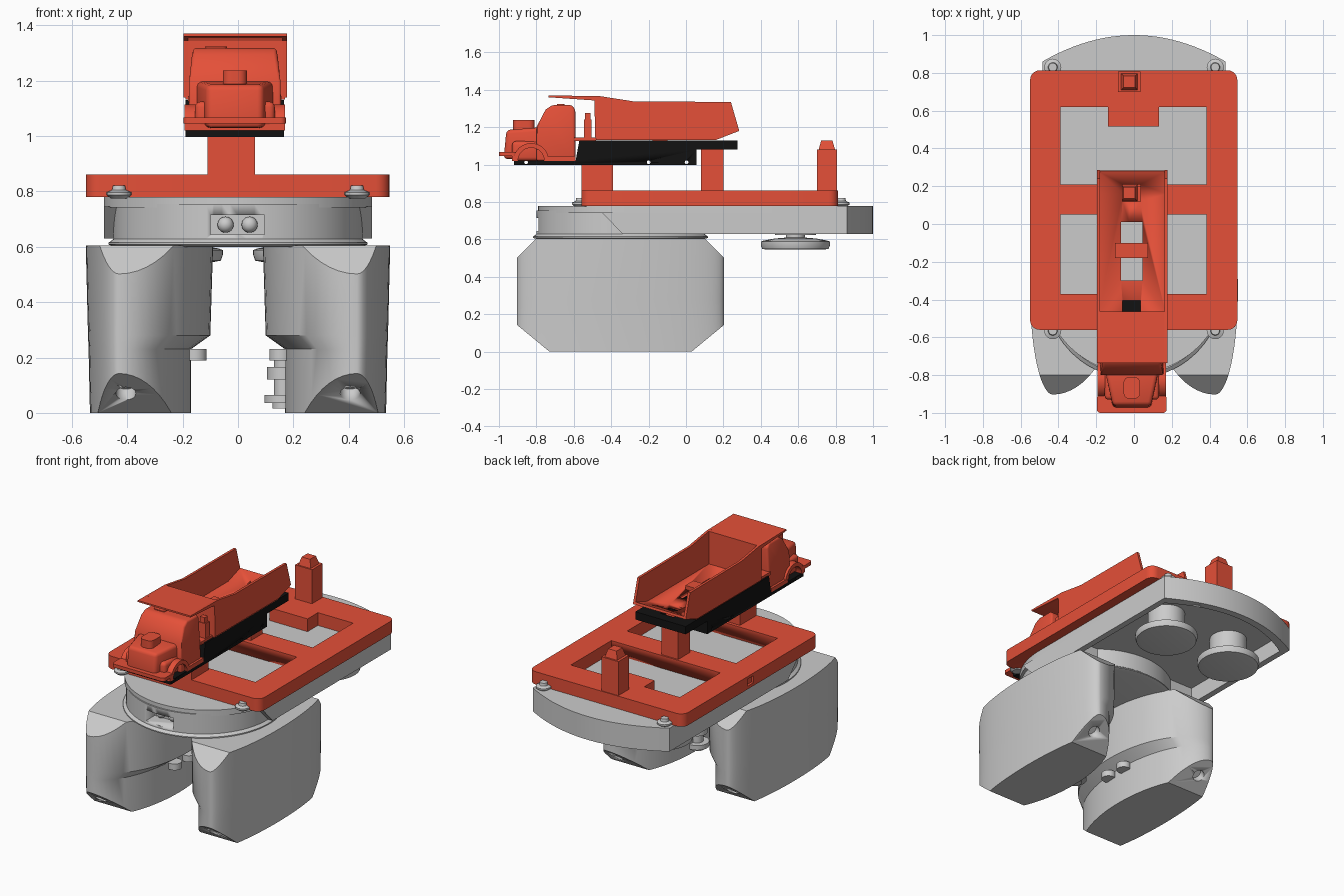
import bpy, bmesh
from math import sin, cos, pi, radians
from mathutils import Vector, Matrix

if "Cube" in bpy.data.objects:
    bpy.data.objects.remove(bpy.data.objects["Cube"])


def material(name, rgb):
    m = bpy.data.materials.new(name)
    m.diffuse_color = (*rgb, 1)
    m.use_nodes = True
    m.node_tree.nodes["Principled BSDF"].inputs["Base Color"].default_value = m.diffuse_color
    return m


RED = material("red_paint", (0.78, 0.08, 0.04))
BLACK = material("black_plastic", (0.006, 0.006, 0.006))


def finish(name, bm, mat=None, bevel=0, smooth=True):
    bmesh.ops.recalc_face_normals(bm, faces=bm.faces)
    me = bpy.data.meshes.new(name)
    bm.to_mesh(me)
    bm.free()
    ob = bpy.data.objects.new(name, me)
    bpy.context.collection.objects.link(ob)
    if mat:
        me.materials.append(mat)
    for o in bpy.context.selected_objects:
        o.select_set(False)
    ob.select_set(True)
    bpy.context.view_layer.objects.active = ob
    if bevel:
        b = ob.modifiers.new("bevel", 'BEVEL')
        b.width, b.segments, b.limit_method = bevel, 3, 'ANGLE'
        bpy.ops.object.modifier_apply(modifier="bevel")
    if smooth:
        bpy.ops.object.shade_smooth_by_angle(angle=radians(30))
    return ob


def add_prism(bm, pts, axis, a, b):
    # x: pts are (y, z); y: pts are (x, z); z: pts are (x, y)
    place = {'x': lambda p, t: (t, *p), 'y': lambda p, t: (p[0], t, p[1]), 'z': lambda p, t: (*p, t)}[axis]
    lo = [bm.verts.new(place(p, a)) for p in pts]
    hi = [bm.verts.new(place(p, b)) for p in pts]
    n = len(pts)
    bm.faces.new(lo[::-1])
    bm.faces.new(hi)
    for i in range(n):
        bm.faces.new((lo[i], lo[(i + 1) % n], hi[(i + 1) % n], hi[i]))


def prism(name, pts, axis, a, b, mat=None, bevel=0):
    bm = bmesh.new()
    add_prism(bm, pts, axis, a, b)
    return finish(name, bm, mat, bevel)


def rect(x0, x1, y0, y1):
    return [(x0, y0), (x1, y0), (x1, y1), (x0, y1)]


def boxes(name, items, mat=None, bevel=0):
    bm = bmesh.new()
    for x0, x1, y0, y1, z0, z1 in items:
        add_prism(bm, rect(x0, x1, y0, y1), 'z', z0, z1)
    return finish(name, bm, mat, bevel)


def arc(cx, cy, r, a0, a1, n):
    return [(cx + r * cos(radians(a0 + (a1 - a0) * i / n)), cy + r * sin(radians(a0 + (a1 - a0) * i / n)))
            for i in range(n + 1)]


def round_rect(x0, x1, y0, y1, r):
    return (arc(x1 - r, y0 + r, r, -90, 0, 6) + arc(x1 - r, y1 - r, r, 0, 90, 6)
            + arc(x0 + r, y1 - r, r, 90, 180, 6) + arc(x0 + r, y0 + r, r, 180, 270, 6))


def lathe(name, prof, x, y, n=32, mat=None):
    # stacked circular rings from (radius, z) pairs
    bm = bmesh.new()
    rings = [[bm.verts.new((x + r * cos(2 * pi * i / n), y + r * sin(2 * pi * i / n), z)) for i in range(n)]
             for r, z in prof]
    for p, q in zip(rings, rings[1:]):
        for i in range(n):
            bm.faces.new((p[i], p[(i + 1) % n], q[(i + 1) % n], q[i]))
    bm.faces.new(rings[0][::-1])
    bm.faces.new(rings[-1])
    return finish(name, bm, mat)


def cut(ob, cutter):
    m = ob.modifiers.new("cut", 'BOOLEAN')
    m.object, m.solver = cutter, 'EXACT'
    bpy.context.view_layer.objects.active = ob
    bpy.ops.object.modifier_apply(modifier="cut")
    bpy.data.objects.remove(cutter)


def slice_off(bm, point, normal):
    r = bmesh.ops.bisect_plane(bm, geom=bm.verts[:] + bm.edges[:] + bm.faces[:], plane_co=point,
                               plane_no=normal, clear_outer=True)
    bmesh.ops.holes_fill(bm, edges=[e for e in bm.edges if e.is_boundary])


# Legs: elliptical lofted pods, inner step, chamfered tips with bores
for side, s in (("left", -1), ("right", 1)):
    bm = bmesh.new()
    N, rings = 64, []
    for z, outer, inner in ((0, 0.535, 0.17), (0.23, 0.54, 0.17), (0.28, 0.542, 0.10), (0.605, 0.55, 0.09)):
        ring = []
        for i in range(N):
            c, sn = cos(2 * pi * i / N), sin(2 * pi * i / N)
            w = outer - 0.43 if c > 0 else 0.43 - inner
            ring.append(bm.verts.new((s * (0.43 + w * c), -0.35 + 0.553 * sn, z)))
        rings.append(ring)
    for p, q in zip(rings, rings[1:]):
        for i in range(N):
            bm.faces.new((p[i], p[(i + 1) % N], q[(i + 1) % N], q[i]))
    bm.faces.new(rings[0])
    bm.faces.new(rings[-1])
    for d in (-1, 1):
        slice_off(bm, (0, -0.35 + d * 0.55, 0.14), (0, d * 0.14, -0.17))
        slice_off(bm, (0, -0.35 + d * 0.55, 0.505), (0, d * 0.1, 0.1))
    leg = finish(side + "_leg", bm)
    bm = bmesh.new()
    for d in (-1, 1):
        axis = Vector((0, d * 0.14, -0.17)).normalized()
        rot = axis.to_track_quat('Z', 'Y').to_matrix().to_4x4()
        bmesh.ops.create_cone(bm, cap_ends=True, segments=24, radius1=0.036, radius2=0.036, depth=0.1,
                              matrix=Matrix.Translation((s * 0.405, -0.35 + d * 0.465, 0.07)) @ rot)
    cut(leg, finish("bore_cutter", bm))

    # Small knobs under the inner step, feet discs below the tail
    for k, y in enumerate((-0.42, -0.28)):
        lathe(f"{side}_step_knob_{k}", [(0.042, 0.19), (0.042, 0.23)], s * 0.155, y, 24)
    lathe(side + "_rear_foot", [(0.15, 0.545), (0.178, 0.55), (0.185, 0.57), (0.185, 0.588), (0.17, 0.594),
                                (0.11, 0.605), (0.05, 0.61), (0.05, 0.625), (0.11, 0.625), (0.11, 0.75)],
          s * 0.24, 0.585, 48)
lathe("right_knob_stack", [(0.04, 0.015), (0.04, 0.035), (0.07, 0.035), (0.07, 0.065), (0.035, 0.065),
                           (0.035, 0.12), (0.06, 0.12), (0.06, 0.165), (0.035, 0.165), (0.035, 0.2)],
      0.165, -0.35)

# Turntable drum with front recess and two lamps
drum = lathe("turntable_drum", [(0.44, 0.6), (0.468, 0.608), (0.468, 0.615), (0.45, 0.628), (0.45, 0.755)], 0, -0.35, 96)
cut(drum, boxes("recess_cutter", [(-0.1, 0.095, -0.85, -0.7, 0.645, 0.715)]))
for k, x in enumerate((-0.045, 0.042)):
    bm = bmesh.new()
    bmesh.ops.create_uvsphere(bm, u_segments=20, v_segments=12, radius=0.029,
                              matrix=Matrix.Translation((x, -0.715, 0.68)))
    finish(f"front_lamp_{k}", bm)

# Deck plate and hollow tail body with curved rear
rear = [(0.485 - 0.97 * i / 24, 1 - 0.14 * ((0.485 - 0.97 * i / 24) / 0.485) ** 2) for i in range(25)]
prism("deck_plate", rear + arc(0, -0.305, 0.485, 180, 360, 48), 'z', 0.742, 0.78)
bm = bmesh.new()
add_prism(bm, rear + [(-0.485, -0.45), (0.485, -0.45)], 'z', 0.63, 0.745)
slice_off(bm, (0, -0.34, 0.63), (0, -0.115, -0.11))
tail = finish("tail_body", bm)
cut(tail, prism("pocket_cutter", [(x * 0.92, y - 0.045) for x, y in rear] + [(-0.446, 0.0), (0.446, 0.0)],
                'z', 0.6, 0.735))
for i, (x, y) in enumerate([(sx * 0.43, y) for sx in (-1, 1) for y in (-0.565, 0.83)]):
    lathe(f"deck_bolt_{i}", [(0.03, 0.775), (0.045, 0.787), (0.045, 0.797), (0.025, 0.805), (0.022, 0.822)], x, y, 20)

# Red frame with two windows
frame = prism("frame", round_rect(-0.55, 0.547, -0.56, 0.813, 0.05), 'z', 0.78, 0.862, RED)
bm = bmesh.new()
add_prism(bm, [(-0.39, 0.21), (0.383, 0.21), (0.383, 0.62), (0.133, 0.62), (0.133, 0.515), (-0.138, 0.515),
               (-0.138, 0.62), (-0.39, 0.62)], 'z', 0.7, 0.95)
add_prism(bm, rect(-0.39, 0.383, -0.37, 0.05), 'z', 0.7, 0.95)
add_prism(bm, rect(-0.58, -0.535, 0.1, 0.16), 'z', 0.8, 0.845)
cut(frame, finish("window_cutter", bm))

# Support posts with tapered pegs
boxes("frame_posts", [(-0.11, 0.062, -0.56, -0.39, 0.86, 0.997), (-0.085, 0.035, 0.08, 0.2, 0.86, 1.08),
                      (-0.085, 0.035, 0.7, 0.808, 0.86, 1.08)], RED)
for k, y in enumerate((0.165, 0.753)):
    bm = bmesh.new()
    bmesh.ops.create_cone(bm, cap_ends=True, segments=4, radius1=0.062, radius2=0.042, depth=0.05,
                          matrix=Matrix.Translation((-0.025, y, 1.105)) @ Matrix.Rotation(pi / 4, 4, 'Z'))
    finish(f"post_peg_{k}", bm, RED)

# Black truck chassis with slots and axle holes
chassis = prism("truck_chassis", [(-0.92, 1.022), (-0.92, 0.997), (0.055, 0.997), (0.055, 1.08), (0.275, 1.08),
                                  (0.275, 1.13), (-0.57, 1.13), (-0.59, 1.022)], 'x', -0.19, 0.167, BLACK)
SLOTS = [(-0.068, 0.045, -0.3, 0.01, 0.9, 1.3), (-0.06, 0.035, 0.12, 0.21, 1.06, 1.3)]
bm = bmesh.new()
for x0, x1, y0, y1, z0, z1 in SLOTS:
    add_prism(bm, rect(x0, x1, y0, y1), 'z', z0, z1)
cut(chassis, finish("slot_cutter", bm))
bm = bmesh.new()
for y in (-0.855, -0.2, 0.003):
    add_prism(bm, arc(y, 1.012, 0.01, 0, 330, 11), 'x', -0.3, 0.3)
cut(chassis, finish("axle_cutter", bm))

# Dump bed: side walls, floor with ramp, front wall and cab canopy
SIDE = [(-0.735, 1.37), (-0.735, 1.36), (-0.49, 1.343), (-0.485, 1.14), (0.16, 1.14), (0.285, 1.18),
        (0.24, 1.335), (-0.28, 1.338), (-0.46, 1.366)]
bm = bmesh.new()
for x in (-0.197, 0.161):
    add_prism(bm, SIDE, 'x', x, x + 0.016)
add_prism(bm, rect(-0.485, -0.465, 1.14, 1.362), 'x', -0.19, 0.17)
add_prism(bm, [(-0.735, 1.37), (-0.735, 1.36), (-0.485, 1.343), (-0.462, 1.352), (-0.462, 1.366)], 'x', -0.19, 0.17)
finish("dump_bed_walls", bm, RED)
floor = prism("dump_bed_floor", [(-0.48, 1.132), (0.16, 1.132), (0.284, 1.18), (0.28, 1.195), (0.16, 1.155),
                                 (-0.48, 1.155)], 'x', -0.19, 0.17, RED)
cut(floor, boxes("floor_cutter", SLOTS + [(-0.06, 0.035, -0.463, -0.405, 1.0, 1.3)]))
boxes("bed_floor_bridge", [(-0.1, 0.075, -0.18, -0.1, 1.12, 1.18)], RED)

# Cab with narrower roof
bm = bmesh.new()
add_prism(bm, [(-0.80, 1.02), (-0.80, 1.2), (-0.75, 1.295), (-0.715, 1.318), (-0.61, 1.318), (-0.592, 1.295),
               (-0.592, 1.02)], 'x', -0.18, 0.157)
for v in bm.verts:
    if v.co.z > 1.25:
        v.co.x = -0.012 + (v.co.x + 0.012) * 0.9
finish("truck_cab", bm, RED, bevel=0.012)
prism("cab_roof_vent", round_rect(-0.12, -0.04, -0.69, -0.65, 0.015), 'z', 1.31, 1.323, RED)

# Tapered hood and rounded air intake
bm = bmesh.new()
add_prism(bm, [(-0.155, -0.77), (-0.112, -0.975), (0.09, -0.975), (0.132, -0.77)], 'z', 1.03, 1.2)
for v in bm.verts:
    if v.co.z > 1.1 and v.co.y < -0.9:
        v.co.z, v.co.y = 1.185, -0.96
finish("hood", bm, RED, bevel=0.02)
prism("hood_intake", round_rect(-0.055, 0.032, -0.925, -0.81, 0.03), 'z', 1.18, 1.238, RED)

# Arched fenders, running boards, bumper and exhaust stack
for side, x0, x1 in (("left", -0.193, -0.1), ("right", 0.08, 0.17)):
    prism(side + "_fender", arc(-0.828, 1.02, 0.095, 0, 180, 20) + arc(-0.828, 1.02, 0.07, 180, 0, 20),
          'x', x0, x1, RED)
boxes("running_boards", [(-0.193, 0.17, -0.735, -0.592, 1.02, 1.045)], RED)
boxes("fender_filler", [(-0.155, 0.133, -0.93, -0.77, 1.02, 1.125)], RED, bevel=0.02)
prism("bumper", round_rect(-0.197, 0.173, -1.0, -0.905, 0.02), 'z', 1.045, 1.067, RED)
boxes("bumper_skirt", [(-0.193, 0.17, -0.93, -0.905, 1.02, 1.05)], RED)
boxes("air_stack", [(0.1, 0.15, -0.545, -0.505, 1.125, 1.24), (0.108, 0.142, -0.54, -0.51, 1.24, 1.275)], RED)
boxes("cab_rear_deck", [(-0.18, 0.157, -0.6, -0.48, 1.125, 1.145)], RED)
